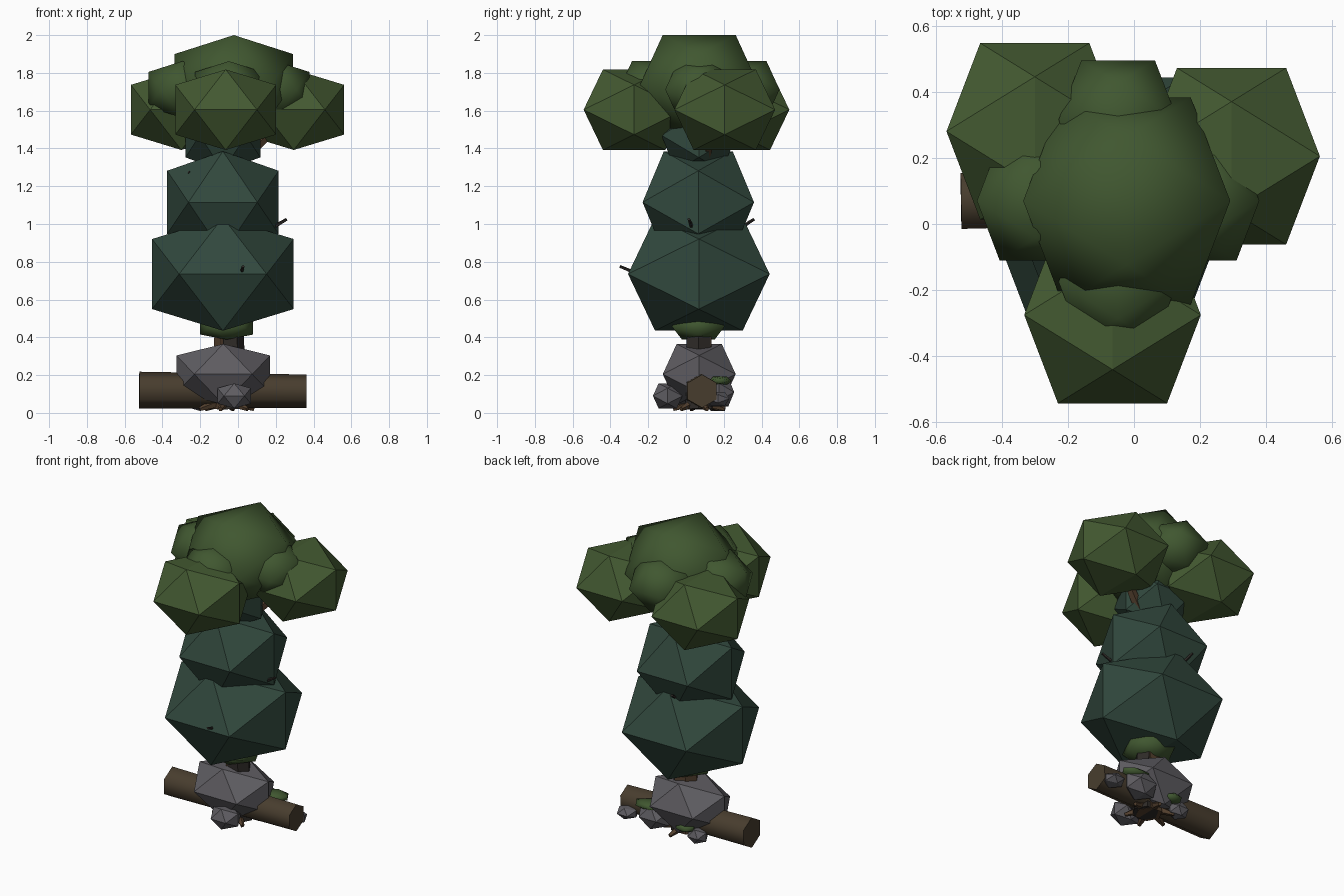
import bpy, bmesh, math
from mathutils import Vector

if "Cube" in bpy.data.objects:
    bpy.data.objects.remove(bpy.data.objects["Cube"])

PHI = (1 + math.sqrt(5)) / 2


def srgb(r, g, b):
    def lin(c):
        c /= 255
        return c / 12.92 if c <= 0.04045 else ((c + 0.055) / 1.055) ** 2.4
    return (lin(r), lin(g), lin(b), 1)


def material(name, *rgb):
    m = bpy.data.materials.new(name)
    m.diffuse_color = srgb(*rgb)
    m.use_nodes = True
    m.node_tree.nodes["Principled BSDF"].inputs["Base Color"].default_value = m.diffuse_color
    return m


LEAF = material("leaf green", 67, 89, 49)
CROWN = material("crown green", 64, 87, 48)
PINE = material("pine green", 49, 72, 61)
STONE = material("stone grey", 94, 92, 97)
LOG = material("log brown", 72, 61, 46)
BARK = material("bark brown", 84, 64, 46)
DARK = material("dark bark", 46, 42, 39)


def finish(name, bm, mat, smooth=False):
    bmesh.ops.recalc_face_normals(bm, faces=bm.faces)
    me = bpy.data.meshes.new(name)
    for f in bm.faces:
        # end caps stay flat, everything else follows the flag
        f.smooth = smooth and len(f.verts) < 5
    bm.to_mesh(me)
    bm.free()
    me.materials.append(mat)
    ob = bpy.data.objects.new(name, me)
    bpy.context.collection.objects.link(ob)
    return ob


def ico(name, centre, half, mat, smooth=False):
    """Icosahedron standing on an edge; half = half extent on each axis."""
    bm = bmesh.new()
    a = 1 / PHI
    c, h = Vector(centre), half
    for s in (-1, 1):
        for t in (-1, 1):
            for v in ((s * a, t, 0), (0, s * a, t), (s, 0, t * a)):
                bm.verts.new(c + Vector((v[0] * h[0], v[1] * h[1], v[2] * h[2])))
    bmesh.ops.convex_hull(bm, input=bm.verts)
    return finish(name, bm, mat, smooth)


def limb(name, p0, p1, r0, r1, mat, sides=6, smooth=False):
    """Tapered prism between two points."""
    p0, p1 = Vector(p0), Vector(p1)
    d = (p1 - p0).normalized()
    u = Vector((0, 0, 1)) if abs(d.z) < 0.9 else Vector((1, 0, 0))
    u = (u - d * u.dot(d)).normalized()
    w = d.cross(u)
    bm = bmesh.new()
    rings = []
    for p, r in ((p0, r0), (p1, r1)):
        rings.append([bm.verts.new(p + r * (u * math.cos(2 * math.pi * i / sides)
                                            + w * math.sin(2 * math.pi * i / sides)))
                      for i in range(sides)])
    for i in range(sides):
        j = (i + 1) % sides
        bm.faces.new((rings[0][i], rings[0][j], rings[1][j], rings[1][i]))
    bm.faces.new(rings[0])
    bm.faces.new(rings[1])
    return finish(name, bm, mat, smooth)


# Trunks
limb("leafy_trunk", (-0.055, 0.07, 0.02), (-0.04, 0.07, 1.6), 0.082, 0.05, BARK)
limb("pine_trunk", (-0.03, 0.067, 0.02), (-0.07, 0.067, 1.3), 0.082, 0.05, DARK)

# Roots spreading at the base
for i in range(6):
    a = i * math.pi / 3 + 0.3
    limb(f"root_{i}", (-0.06, 0.07, 0.07),
         (-0.06 + 0.15 * math.cos(a), 0.07 + 0.14 * math.sin(a), 0.02), 0.035, 0.012, BARK, 5)

# Pine foliage tiers
for name, y, z, r, h in (("pine_tier_low", 0.068, 0.735, 0.375, 0.3),
                         ("pine_tier_mid", 0.065, 1.115, 0.295, 0.27),
                         ("pine_tier_top", 0.068, 1.47, 0.198, 0.19)):
    ico(name, (-0.08, y, z), (r, r, h), PINE)

# Faceted outer lobes of the leafy crown, each carried by a branch
for name, x, y in (("front", -0.065, -0.275), ("left", -0.3, 0.28), ("right", 0.295, 0.205)):
    ico(f"{name}_leaf_lobe", (x, y, 1.605), (0.267, 0.267, 0.213), LEAF)
    limb(f"{name}_branch", (-0.045, 0.07, 1.28), (x * 0.85, y * 0.85, 1.56), 0.035, 0.022, BARK, 5)

# Smooth central crown with four smaller bulges
ico("crown_dome", (-0.022, 0.07, 1.738), (0.313, 0.313, 0.262), CROWN, True)
for name, dx, dy in (("front", 0, -1), ("back", 0, 1), ("left", -1, 0), ("right", 1, 0)):
    ico(f"{name}_crown_bulge", (-0.048 + 0.247 * dx, 0.07 + 0.245 * dy, 1.712),
        (0.18, 0.18, 0.15), CROWN, True)

# Small bush tucked under the pine
ico("under_bush", (-0.06, 0.065, 0.458), (0.14, 0.14, 0.07), CROWN, True)

# Fallen log
limb("fallen_log", (-0.523, 0.07, 0.12), (0.362, 0.085, 0.115), 0.098, 0.088, LOG, 6, True)

# Moss on the log
ico("log_moss", (0.14, 0.18, 0.17), (0.09, 0.06, 0.022), CROWN, True)
ico("low_moss", (-0.13, 0.19, 0.1), (0.06, 0.05, 0.025), CROWN, True)

# Rocks
ico("main_boulder", (-0.078, 0.07, 0.205), (0.248, 0.193, 0.16), STONE)
ico("front_rock", (-0.02, -0.097, 0.09), (0.088, 0.078, 0.066), STONE)
ico("back_rock", (0.1, 0.175, 0.11), (0.1, 0.08, 0.075), STONE)
ico("left_rock", (-0.2, 0.165, 0.055), (0.06, 0.055, 0.045), STONE)
ico("end_rock", (0.3, 0.17, 0.075), (0.06, 0.06, 0.035), STONE)

# Dead twigs poking out of the pine
for i, (p, q) in enumerate((((0, -0.1, 0.67), (0.027, -0.35, 0.775)),
                            ((0.1, 0.05, 0.93), (0.258, 0.015, 1.025)),
                            ((-0.1, 0.2, 0.92), (-0.15, 0.36, 1.025)),
                            ((-0.15, 0.0, 1.2), (-0.262, -0.06, 1.275)))):
    limb(f"dead_twig_{i}", p, q, 0.014, 0.008, DARK, 5)
